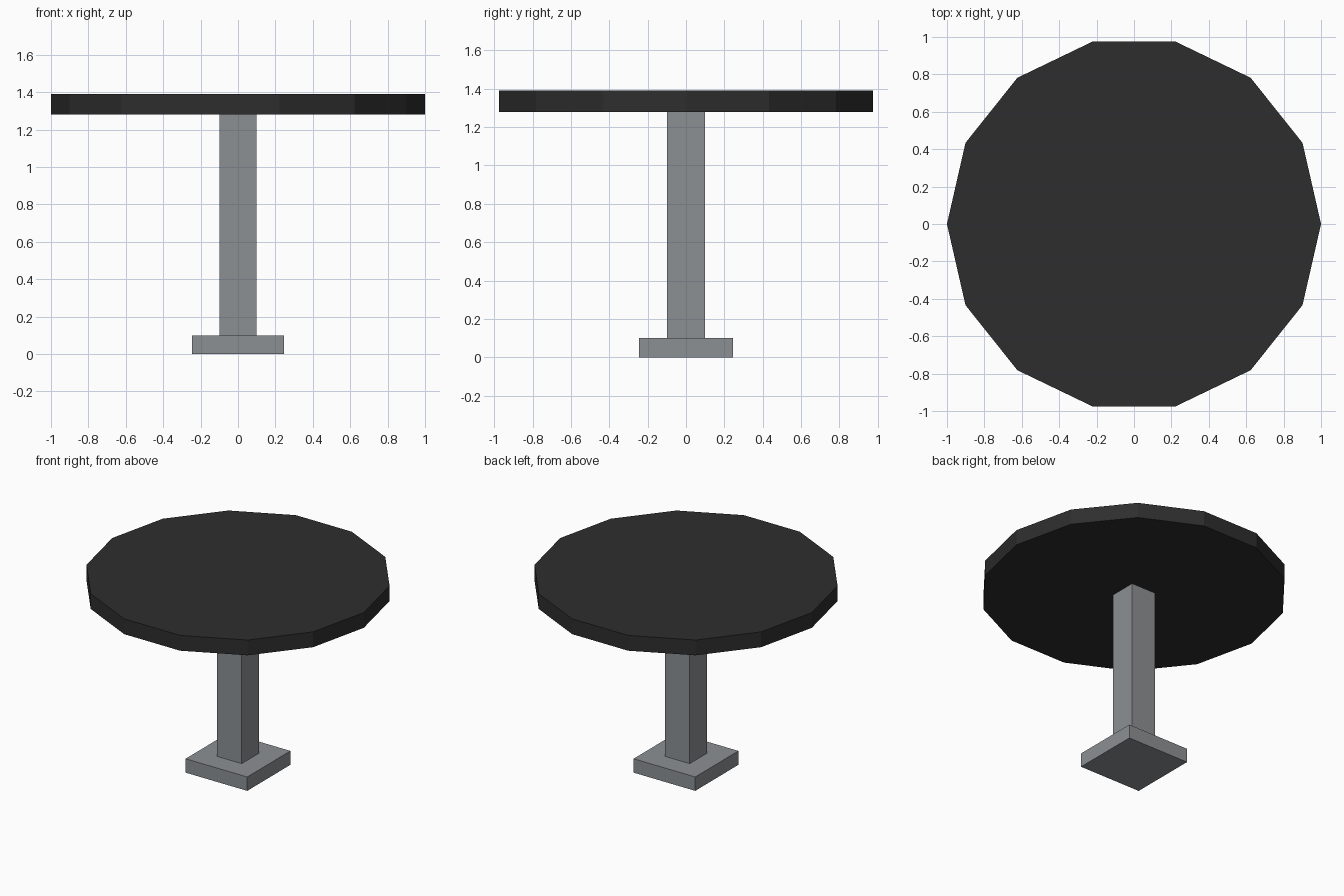
import bpy
import bmesh
import math

if "Cube" in bpy.data.objects:
    bpy.data.objects.remove(bpy.data.objects["Cube"])


def material(name, rgb):
    m = bpy.data.materials.new(name)
    m.diffuse_color = (*rgb, 1.0)
    m.use_nodes = True
    m.node_tree.nodes["Principled BSDF"].inputs["Base Color"].default_value = m.diffuse_color
    return m


def prism(name, outline, z0, z1, mat):
    """Flat-shaded solid made by extruding an outline from z0 up to z1."""
    bm = bmesh.new()
    face = bm.faces.new([bm.verts.new((x, y, z0)) for x, y in outline])
    ext = bmesh.ops.extrude_face_region(bm, geom=[face], use_keep_orig=True)
    for v in ext["geom"]:
        if isinstance(v, bmesh.types.BMVert):
            v.co.z = z1
    bmesh.ops.recalc_face_normals(bm, faces=bm.faces[:])
    mesh = bpy.data.meshes.new(name)
    bm.to_mesh(mesh)
    bm.free()
    mesh.materials.append(mat)
    obj = bpy.data.objects.new(name, mesh)
    bpy.context.collection.objects.link(obj)
    return obj


def square(h):
    return [(-h, -h), (h, -h), (h, h), (-h, h)]


def polygon(r, n):
    return [(r * math.cos(2 * math.pi * i / n), r * math.sin(2 * math.pi * i / n))
            for i in range(n)]


black = material("black", (0.027, 0.027, 0.027))
grey = material("metal grey", (0.265, 0.28, 0.295))

# Square foot, square post and fourteen-sided top
prism("base_plate", square(0.245), 0.0, 0.10, grey)
prism("post", square(0.098), 0.10, 1.28, grey)
prism("table_top", polygon(1.0, 14), 1.28, 1.39, black)
